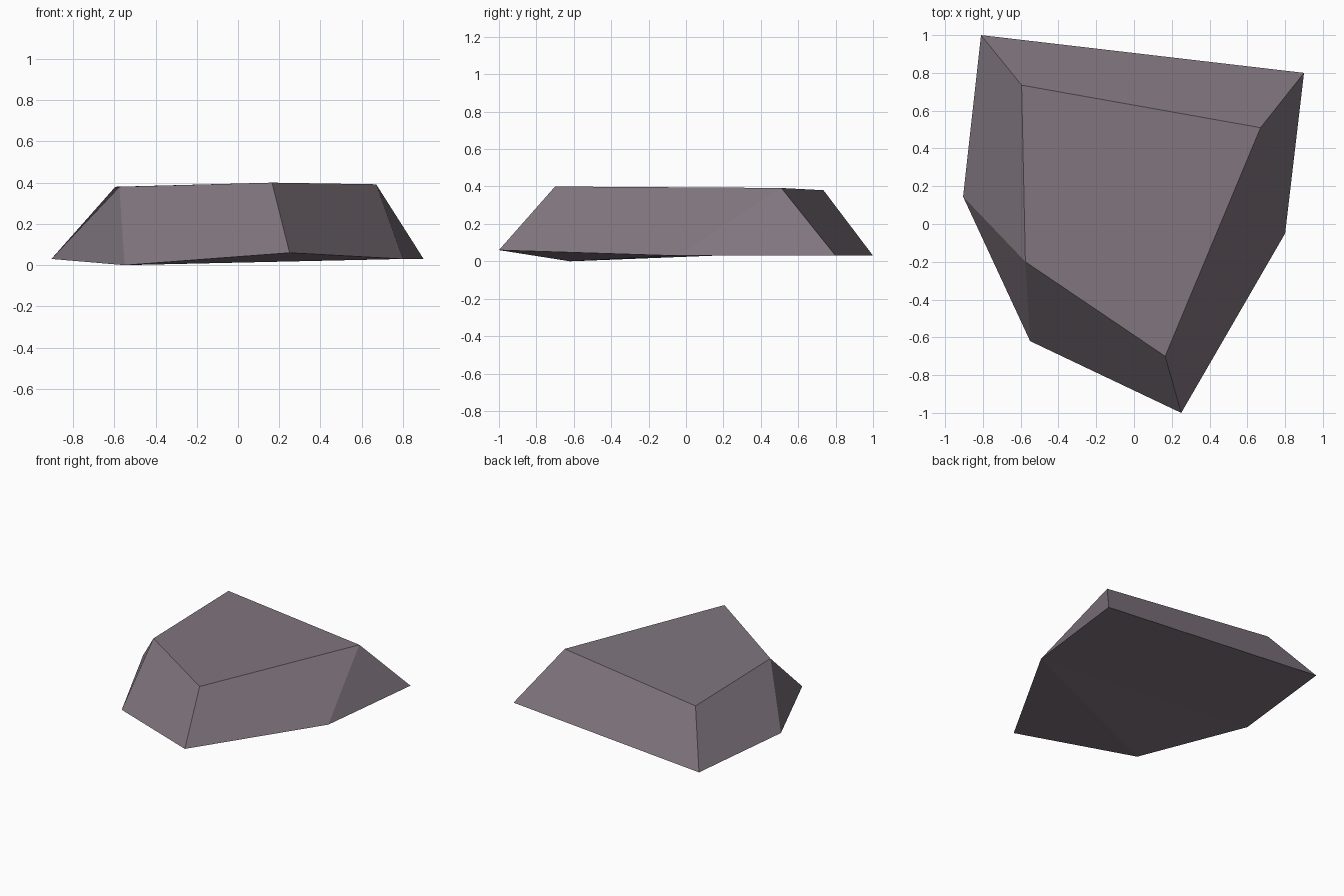
import bpy
import bmesh

cube = bpy.data.objects.get("Cube")
if cube:
    bpy.data.objects.remove(cube, do_unlink=True)

# Single stone colour
stone = bpy.data.materials.new("grey_mauve_stone")
stone.use_nodes = True
colour = (0.216, 0.178, 0.209, 1)
stone.diffuse_color = colour
shader = next(n for n in stone.node_tree.nodes if n.type == 'BSDF_PRINCIPLED')
shader.inputs["Base Color"].default_value = colour
shader.inputs["Roughness"].default_value = 0.9

bm = bmesh.new()


def ring(points):
    return [bm.verts.new(p) for p in points]


# Wide lower outline: six corners, starting at the back right
back_r, back_l, side_l, tip, front_r, side_r = ring([
    (-0.81, 1.0, 0.03), (0.90, 0.80, 0.03), (0.80, -0.05, 0.03),
    (0.25, -1.0, 0.06), (-0.55, -0.62, 0.0), (-0.905, 0.145, 0.03)])

# Smaller top outline: four corners in the same order
top_br, top_bl, top_tip, top_fr = top = ring([
    (-0.595, 0.735, 0.38), (0.67, 0.51, 0.392),
    (0.165, -0.70, 0.40), (-0.575, -0.20, 0.38)])

# Chipped facets: top, sloping sides, then the underside
facets = [
    top,
    (back_r, back_l, top_bl, top_br),
    (back_l, side_l, top_bl),
    (side_l, tip, top_tip, top_bl),
    (tip, front_r, top_fr, top_tip),
    (front_r, side_r, top_fr),
    (side_r, back_r, top_br, top_fr),
    (back_r, side_r, side_l, back_l),
    (side_r, front_r, side_l),
    (front_r, tip, side_l),
]
for corners in facets:
    bm.faces.new(corners)
bmesh.ops.recalc_face_normals(bm, faces=bm.faces)

mesh = bpy.data.meshes.new("flat_rock")
bm.to_mesh(mesh)
bm.free()
mesh.materials.append(stone)
rock = bpy.data.objects.new("flat_rock", mesh)
bpy.context.collection.objects.link(rock)
